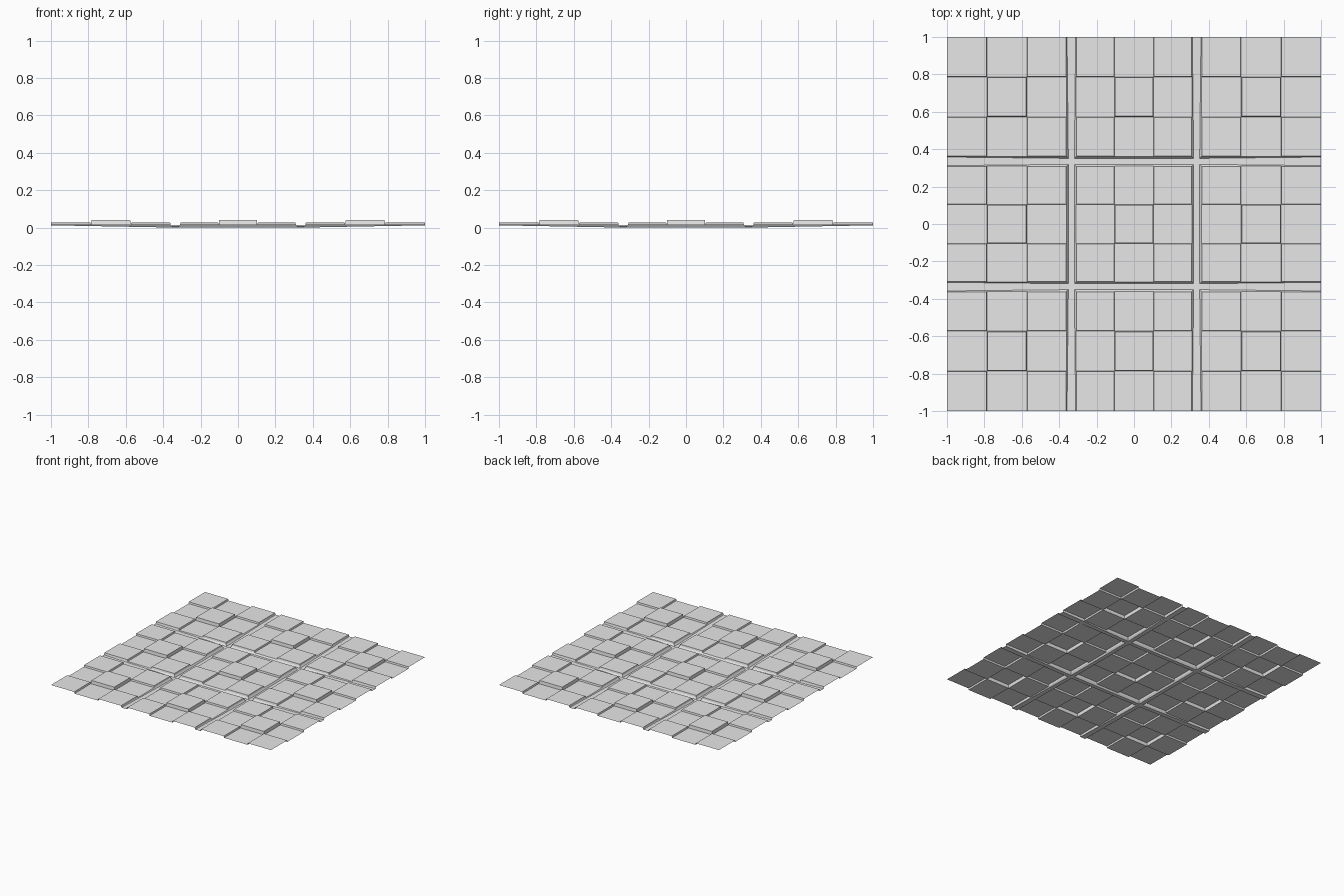
import bpy
import bmesh

cube = bpy.data.objects.get("Cube")
if cube:
    bpy.data.objects.remove(cube, do_unlink=True)

GREY = bpy.data.materials.new("light_grey")
GREY.use_nodes = True
GREY.diffuse_color = (0.8, 0.8, 0.8, 1)
GREY.node_tree.nodes["Principled BSDF"].inputs["Base Color"].default_value = (0.8, 0.8, 0.8, 1)

STEP = 0.0133                    # height of one level
SLOPE = 0.003                    # width of a tile's sloped side
IN, OUT = 0.31, 0.36             # inner and outer edge of a groove
SPANS = [(-1, -OUT), (-IN, IN), (OUT, 1)]
DEEP, SHALLOW = 0.009, 0.002     # groove wall width at crossings and at the rim


def make_object(name, quads):
    """Open sheet from quads, with every face turned upward."""
    bm = bmesh.new()
    for quad in quads:
        face = bm.faces.new([bm.verts.new(p) for p in quad])
        face.normal_update()
        if face.normal.z < 0:
            face.normal_flip()
    bmesh.ops.remove_doubles(bm, verts=bm.verts, dist=0.0001)
    mesh = bpy.data.meshes.new(name)
    bm.to_mesh(mesh)
    bm.free()
    mesh.materials.append(GREY)
    obj = bpy.data.objects.new(name, mesh)
    bpy.context.collection.objects.link(obj)


def ring(x0, x1, y0, y1, z):
    return [(x0, y0, z), (x1, y0, z), (x1, y1, z), (x0, y1, z)]


def inset(low, high):
    """Pull a span in by the slope, except at the outer rim."""
    return (low if low == -1 else low + SLOPE,
            high if high == 1 else high - SLOPE)


def raised_tile(xs, ys, top):
    """Flat top with sloped sides; sides on the rim are left open."""
    lower = ring(*xs, *ys, STEP)
    upper = ring(*inset(*xs), *inset(*ys), top)
    quads = [upper]
    for i in range(4):
        j = (i + 1) % 4
        on_rim = any(abs(lower[i][k]) == 1 and lower[i][k] == lower[j][k] for k in (0, 1))
        if not on_rim:
            quads.append([lower[i], lower[j], upper[j], upper[i]])
    return quads


def thirds(low, high):
    w = (high - low) / 3
    cuts = [low, low + w, high - w, high]
    return list(zip(cuts, cuts[1:]))


# Nine panels, each three by three tiles on three levels
low_tiles, corner_tiles, centre_tiles = [], [], []
for px in SPANS:
    for py in SPANS:
        for i, xs in enumerate(thirds(*px)):
            for j, ys in enumerate(thirds(*py)):
                if i == 1 and j == 1:
                    centre_tiles += raised_tile(xs, ys, 3 * STEP)
                elif i != 1 and j != 1:
                    corner_tiles += raised_tile(xs, ys, 2 * STEP)
                else:
                    low_tiles.append(ring(*xs, *ys, STEP))
make_object("low_tiles", low_tiles)
make_object("corner_tiles", corner_tiles)
make_object("centre_tiles", centre_tiles)


def groove_section(start, end):
    """Floor and two walls between two stations: (panel x, floor x, wall width, floor z)."""
    rows = []
    for panel_x, floor_x, wall, z in (start, end):
        rows.append([(panel_x, IN, STEP), (floor_x, IN + wall, z),
                     (floor_x, OUT - wall, z), (panel_x, OUT, STEP)])
    a, b = rows
    return [[a[k], b[k], b[k + 1], a[k + 1]] for k in range(3)]


# Grooves are level between the crossings and rise toward the rim
middle = groove_section((-IN, -IN - DEEP, DEEP, 0), (IN, IN + DEEP, DEEP, 0))
right = groove_section((OUT, OUT - DEEP, DEEP, 0), (1, 1, SHALLOW, STEP * 0.9))
left = [[(-x, y, z) for x, y, z in quad] for quad in right]
lengthwise = []
for side in (-1, 1):
    lengthwise += [[(x, y * side, z) for x, y, z in q] for q in middle + left + right]
make_object("cross_grooves", lengthwise)
make_object("long_grooves", [[(y, x, z) for x, y, z in q] for q in lengthwise])

# Square floors where the grooves meet
near, far = IN + DEEP, OUT - DEEP
make_object("groove_crossings", [ring(sx * near, sx * far, sy * near, sy * far, 0)
                                 for sx in (-1, 1) for sy in (-1, 1)])
